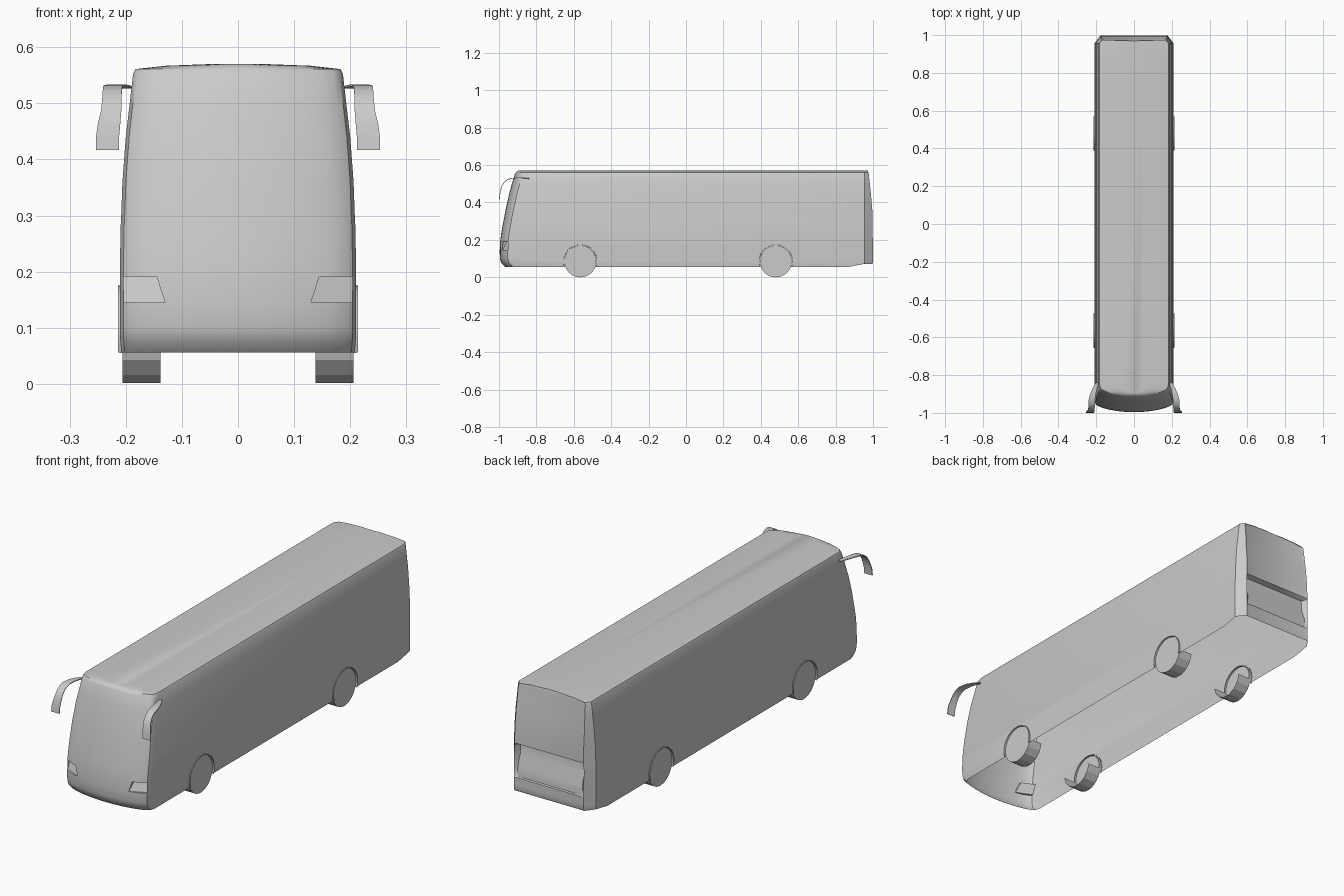
import bpy, bmesh, math
from mathutils import Vector

if "Cube" in bpy.data.objects:
    bpy.data.objects.remove(bpy.data.objects["Cube"])

WHEEL_Y = (-0.565, 0.48)
WZ, WR = 0.085, 0.085


def make(name, verts, faces, smooth=True):
    me = bpy.data.meshes.new(name)
    me.from_pydata(verts, [], faces)
    bm = bmesh.new()
    bm.from_mesh(me)
    bmesh.ops.recalc_face_normals(bm, faces=bm.faces)
    bm.to_mesh(me)
    bm.free()
    ob = bpy.data.objects.new(name, me)
    bpy.context.collection.objects.link(ob)
    if smooth:
        shade(ob)
    return ob


def shade(ob):
    bpy.ops.object.select_all(action='DESELECT')
    bpy.context.view_layer.objects.active = ob
    ob.select_set(True)
    bpy.ops.object.shade_smooth_by_angle(angle=math.radians(32))


def bridge(rows, closed=False):
    n, m = len(rows), len(rows[0])
    return [(i * m + j, i * m + (j + 1) % m, (i + 1) * m + (j + 1) % m, (i + 1) * m + j)
            for i in range(n - 1) for j in range(m if closed else m - 1)]


# Body: stacked plan outlines (z, half width, front y, rear corner y, rear panel y)
LEVELS = [
    (0.056, 0.208, -0.968, 0.996, 0.994),
    (0.078, 0.210, -0.989, 0.999, 0.997),
    (0.100, 0.210, -0.995, 0.999, 0.997),
    (0.135, 0.210, -0.996, 0.999, 0.997),
    (0.139, 0.210, -0.996, 0.999, 0.992),
    (0.180, 0.210, -0.995, 0.999, 0.991),
    (0.235, 0.210, -0.988, 0.998, 0.970),
    (0.284, 0.209, -0.979, 0.998, 0.968),
    (0.290, 0.2085, -0.978, 0.998, 0.994),
    (0.360, 0.206, -0.965, 0.996, 0.993),
    (0.440, 0.200, -0.947, 0.989, 0.986),
    (0.500, 0.193, -0.931, 0.983, 0.978),
    (0.553, 0.187, -0.915, 0.977, 0.973),
    (0.561, 0.183, -0.910, 0.975, 0.972),
    (0.567, 0.130, -0.903, 0.973, 0.971),
    (0.570, 0.050, -0.897, 0.972, 0.970),
]
FRONT = [(0, 0), (.2, .001), (.4, .005), (.6, .012), (.78, .021), (.91, .032), (.97, .042)]


def outline(k, z, w, f, r, p):
    inset = (r - 0.955) * 0.75
    half = [(u * w, f + d) for u, d in FRONT]
    half += [(w, f + 0.065), (w, 0.87), (w, 0.955), (w - inset, r),
             (w - inset - 0.012, p), (0, p)]
    ring = half + [(-x, y) for x, y in half[-2:0:-1]]
    return [(x, y, z + (0.016 if k == 0 and y > 0.9 else 0)) for x, y in ring]


rows = [outline(k, *lv) for k, lv in enumerate(LEVELS)]
m = len(rows[0])
verts = [v for row in rows for v in row]
faces = bridge(rows, True) + [tuple(range(m)), tuple(range(len(verts) - m, len(verts)))]
body = make("bus_body", verts, faces, False)

# Cutters for wheel arches and headlight recesses
cutters = []
for s in (-1, 1):
    for wy in WHEEL_Y:
        ring = [(wy + 0.087 * math.cos(a * math.pi / 20), WZ + 0.087 * math.sin(a * math.pi / 20))
                for a in range(40)]
        rws = [[(s * x, y, z) for y, z in ring] for x in (0.15, 0.30)]
        cutters.append(make("arch_cutter", rws[0] + rws[1],
                            bridge(rws, True) + [tuple(range(40)), tuple(range(40, 80))], False))
    rws = [[(s * .13, y0, .145), (s * .204, y1, .145), (s * .204, y2, .191), (s * .145, y3, .191)]
           for y0, y1, y2, y3 in ((-1.05,) * 4, (-.980, -.948, -.930, -.958))]
    cutters.append(make("headlight_cutter", rws[0] + rws[1],
                        bridge(rws, True) + [(0, 1, 2, 3), (4, 5, 6, 7)], False))
bpy.context.view_layer.objects.active = body
for c in cutters:
    mod = body.modifiers.new("cut", 'BOOLEAN')
    mod.operation, mod.solver, mod.object = 'DIFFERENCE', 'EXACT', c
    bpy.ops.object.modifier_apply(modifier=mod.name)
for c in cutters:
    bpy.data.objects.remove(c)

# Open the underside and the wheel arches: the body is a hollow shell
bm = bmesh.new()
bm.from_mesh(body.data)
bm.normal_update()
dead = []
for fc in bm.faces:
    c = fc.calc_center_median()
    under = fc.normal.z < -0.93 and c.z < 0.085
    well = abs(c.x) < 0.2 and any(math.hypot(c.y - wy, c.z - WZ) < 0.0885 for wy in WHEEL_Y)
    if under or well:
        dead.append(fc)
bmesh.ops.delete(bm, geom=dead, context='FACES')
bm.to_mesh(body.data)
bm.free()
shade(body)

# Wheels: outer disc, lower tread and arch lip
for s, side in ((-1, "left"), (1, "right")):
    for wy, end in zip(WHEEL_Y, ("front", "rear")):
        def pt(x, r, deg):
            a = math.radians(deg)
            return (s * x, wy + r * math.cos(a), WZ + r * math.sin(a))
        tag = f"{end}_{side}"
        n = 40
        make("wheel_disc_" + tag, [pt(0.206, WR, 360 * i / n) for i in range(n)], [tuple(range(n))])
        rws = [[pt(x, WR, 270 + d) for x in (0.138, 0.206)] for d in (-84, -60, -36, -12, 12, 36, 60, 84)]
        make("tyre_tread_" + tag, [v for r in rws for v in r], bridge(rws), False)
        rws = [[pt(x, r, -19 + 218 * i / 28)
                for x, r in ((0.198, 0.086), (0.2135, 0.086), (0.2135, 0.090), (0.207, 0.091))]
               for i in range(29)]
        make("arch_lip_" + tag, [v for r in rws for v in r], bridge(rws))

# Mirrors: curved hanging blades (centre x, y, z, half width)
BLADE = [(.194, -.84, .528, .008), (.207, -.87, .531, .012), (.217, -.90, .532, .015),
         (.223, -.93, .530, .017), (.224, -.955, .522, .017), (.225, -.973, .507, .017),
         (.226, -.985, .487, .018), (.230, -.992, .462, .020), (.2325, -.996, .440, .0205),
         (.2325, -.998, .417, .0205)]
for s, side in ((-1, "left"), (1, "right")):
    rws = []
    for i, (x, y, z, h) in enumerate(BLADE):
        a, b = BLADE[max(i - 1, 0)], BLADE[min(i + 1, len(BLADE) - 1)]
        t = Vector((b[1] - a[1], b[2] - a[2])).normalized() * 0.0018
        rws.append([(s * (x + k * h), y + q * t.y, z - q * t.x)
                    for k, q in ((-1, 1), (1, 1), (1, -1), (-1, -1))])
    e = 4 * (len(rws) - 1)
    make("mirror_" + side, [v for r in rws for v in r],
         bridge(rws, True) + [(0, 1, 2, 3), (e, e + 1, e + 2, e + 3)])
